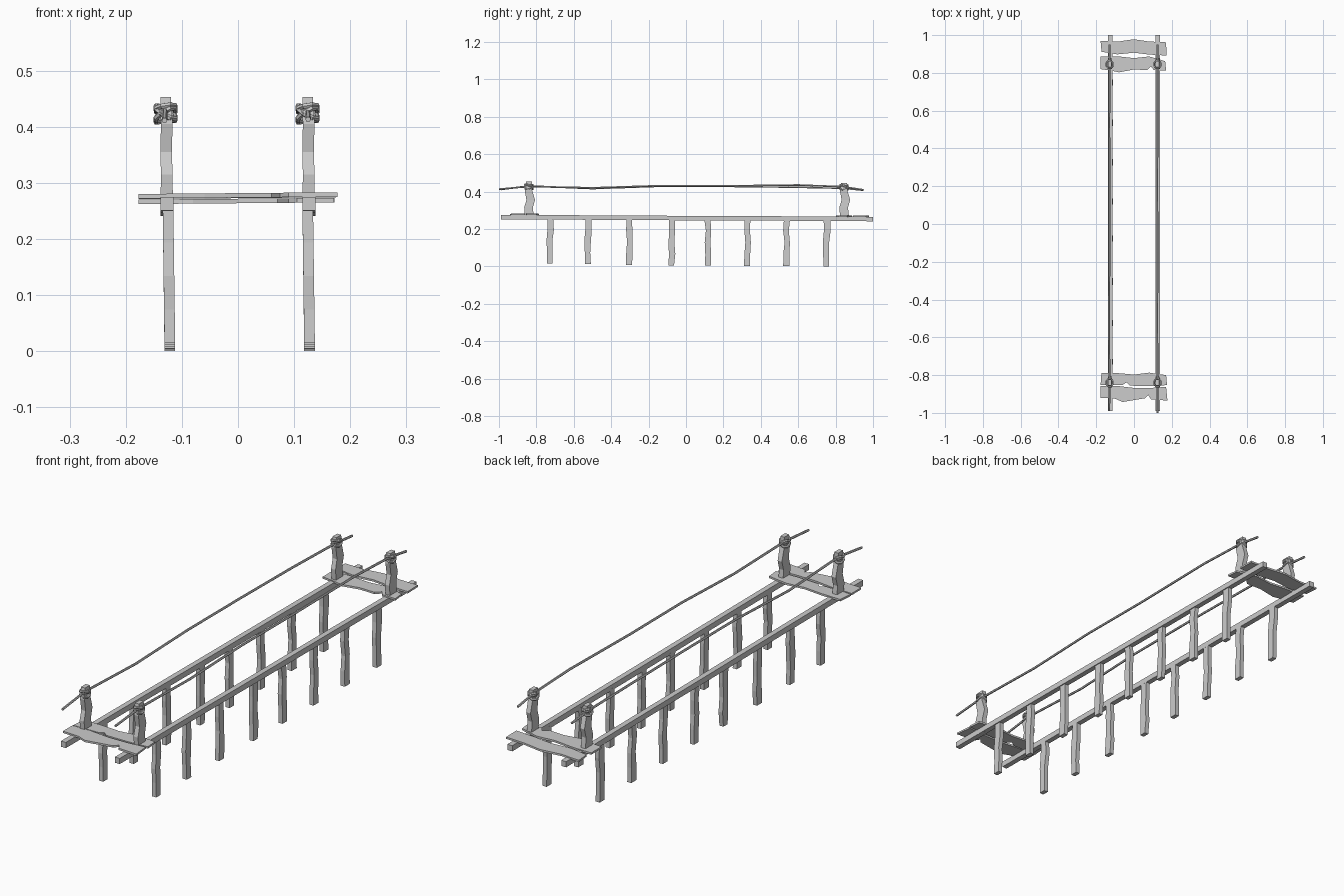
import bpy, bmesh, math, random

if "Cube" in bpy.data.objects:
    bpy.data.objects.remove(bpy.data.objects["Cube"])

random.seed(4)


def mesh_object(name, bm):
    bmesh.ops.recalc_face_normals(bm, faces=bm.faces)
    me = bpy.data.meshes.new(name)
    bm.to_mesh(me)
    bm.free()
    ob = bpy.data.objects.new(name, me)
    bpy.context.collection.objects.link(ob)
    return ob


def copy_shifted(ob, name, dx):
    other = ob.copy()
    other.name = name
    other.location.x += dx
    bpy.context.collection.objects.link(other)


def loft(name, rings):
    """Rings of four corners along a timber, skinned and capped."""
    bm = bmesh.new()
    rows = [[bm.verts.new(c) for c in r] for r in rings]
    for a, b in zip(rows, rows[1:]):
        for i in range(4):
            j = (i + 1) % 4
            bm.faces.new((a[i], a[j], b[j], b[i]))
    bm.faces.new(rows[0])
    bm.faces.new(rows[-1])
    return mesh_object(name, bm)


def upright(name, sections):
    """Crooked vertical timber: sections of (x, y, z, half x, half y)."""
    return loft(name, [[(x + sx * hx, y + sy * hy, z)
                        for sx, sy in ((-1, -1), (1, -1), (1, 1), (-1, 1))]
                       for x, y, z, hx, hy in sections])


def rope(name, points, radius, cyclic=False):
    cu = bpy.data.curves.new(name, 'CURVE')
    cu.dimensions = '3D'
    cu.bevel_depth = radius
    cu.bevel_resolution = 1
    cu.use_fill_caps = True
    sp = cu.splines.new('POLY')
    sp.points.add(len(points) - 1)
    for p, co in zip(sp.points, points):
        p.co = (*co, 1)
    sp.use_cyclic_u = cyclic
    sp.use_smooth = False
    ob = bpy.data.objects.new(name, cu)
    bpy.context.collection.objects.link(ob)
    return ob


def plank(name, front, back, z_left, z_right, thick=0.008):
    """Ragged board from a front and a back edge, each a list of (x, y)."""
    bm = bmesh.new()
    f = bm.faces.new([bm.verts.new((x, y, z_left + (z_right - z_left) * (x + 0.175) / 0.35))
                      for x, y in front + back[::-1]])
    up = bmesh.ops.extrude_face_region(bm, geom=[f])
    for v in up['geom']:
        if isinstance(v, bmesh.types.BMVert):
            v.co.z += thick
    return mesh_object(name, bm)


# Long side beams, dropping slightly toward the back
beam_rings = []
for y, z in ((-0.99, 0.263), (-0.5, 0.261), (0, 0.258), (0.5, 0.256), (1.0, 0.253)):
    beam_rings.append([(-0.1265 + sx * 0.0115, y, z + sz * 0.012)
                       for sx, sz in ((-1, -1), (1, -1), (1, 1), (-1, 1))])
beam = loft("left_beam", beam_rings)
copy_shifted(beam, "right_beam", 0.253)

# Crooked legs under the beams
leg_spots = ((-0.727, 0.015), (-0.524, 0.012), (-0.304, 0.008), (-0.078, 0.005),
             (0.118, 0.004), (0.328, 0.002), (0.538, 0.002), (0.752, 0.0))
for n, (y, base) in enumerate(leg_spots):
    sections = []
    for k in range(5):
        z = base + (0.253 - base) * k / 4
        sections.append((-0.1215 - 0.0008 * k, y + random.uniform(-0.004, 0.004), z,
                         0.0095, random.uniform(0.014, 0.018)))
    leg = upright(f"left_leg_{n + 1}", sections)
    copy_shifted(leg, f"right_leg_{n + 1}", 0.249)

# End posts, rope lashings around their tops
for end, py, dz in (("front", -0.84, 0.003), ("back", 0.845, -0.003)):
    post = upright(f"{end}_left_post", [
        (-0.127, py + 0.004, 0.25, 0.0110, 0.024),
        (-0.127, py - 0.002, 0.315, 0.0105, 0.023),
        (-0.128, py + 0.010, 0.355, 0.0100, 0.023),
        (-0.127, py - 0.002, 0.405, 0.0105, 0.020),
        (-0.129, py + 0.001, 0.450 + dz, 0.0095, 0.016)])
    copy_shifted(post, f"{end}_right_post", 0.253)
    for n, (z, tx, ty) in enumerate(((0.421, 0.55, -0.3), (0.424, -0.55, 0.3), (0.432, 0.15, -0.2))):
        loop = []
        for i in range(8):
            a = math.tau * (i + 0.5) / 8
            u, v = 0.018 * math.cos(a), 0.022 * math.sin(a)
            loop.append((-0.129 + u, py + v, z + dz / 2 + tx * u + ty * v))
        lash = rope(f"{end}_left_lashing_{n + 1}", loop, 0.005, True)
        copy_shifted(lash, f"{end}_right_lashing_{n + 1}", 0.253)

# Handrail ropes
rope("left_rope", [(-0.131, -0.99, 0.411), (-0.130, -0.84, 0.430), (-0.132, -0.5, 0.416),
                   (-0.130, -0.15, 0.428), (-0.130, 0.2, 0.428), (-0.131, 0.55, 0.424),
                   (-0.129, 0.84, 0.418), (-0.129, 0.95, 0.407)], 0.005)
rope("right_rope", [(0.125, -1.0, 0.413), (0.124, -0.84, 0.427), (0.123, -0.5, 0.420),
                    (0.124, -0.15, 0.431), (0.123, 0.2, 0.430), (0.124, 0.6, 0.435),
                    (0.124, 0.84, 0.426), (0.124, 0.95, 0.409)], 0.005)

# Ragged walkway planks at both ends
plank("front_outer_plank",
      [(-0.177, -0.92), (-0.10, -0.925), (-0.06, -0.942), (0.0, -0.932), (0.06, -0.922),
       (0.075, -0.905), (0.09, -0.928), (0.177, -0.935)],
      [(-0.177, -0.857), (-0.09, -0.857), (0.0, -0.868), (0.09, -0.868), (0.17, -0.862)], 0.272, 0.275)
plank("front_inner_plank",
      [(-0.177, -0.852), (-0.06, -0.852), (-0.04, -0.838), (-0.02, -0.856), (0.08, -0.858), (0.175, -0.853)],
      [(-0.172, -0.788), (-0.08, -0.790), (0.0, -0.797), (0.08, -0.787), (0.17, -0.800)], 0.271, 0.274)
plank("back_inner_plank",
      [(-0.177, 0.82), (-0.12, 0.812), (-0.08, 0.803), (0.0, 0.818), (0.07, 0.815),
       (0.09, 0.835), (0.105, 0.815), (0.17, 0.812)],
      [(-0.177, 0.888), (-0.09, 0.888), (0.0, 0.878), (0.08, 0.887), (0.165, 0.862)], 0.262, 0.265)
plank("back_outer_plank",
      [(-0.172, 0.912), (-0.09, 0.898), (0.0, 0.907), (0.08, 0.897), (0.172, 0.892)],
      [(-0.177, 0.970), (-0.09, 0.965), (0.0, 0.978), (0.08, 0.966), (0.17, 0.962)], 0.262, 0.265)
